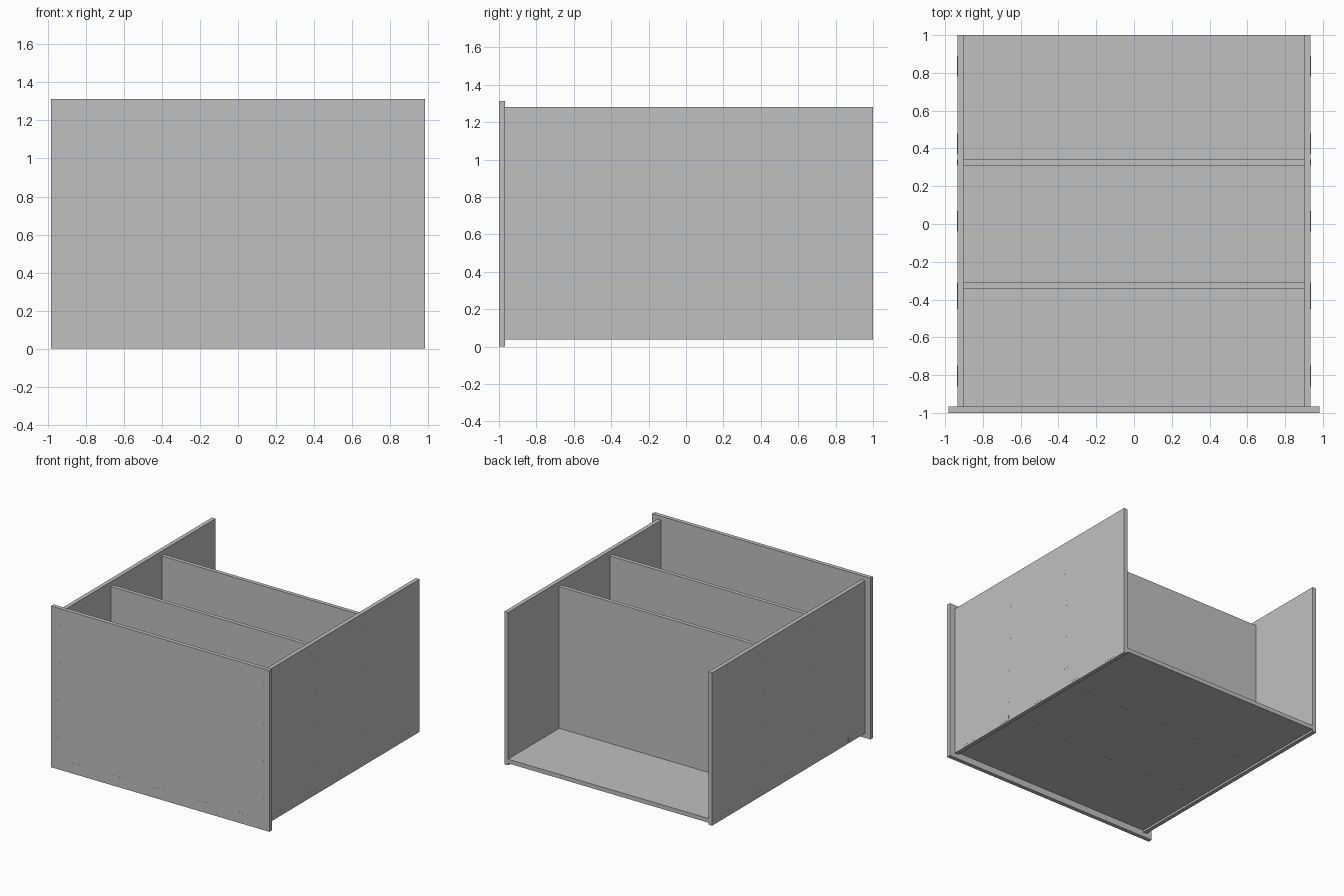
import bpy
import bmesh
from mathutils import Matrix, Vector

cube = bpy.data.objects.get("Cube")
if cube:
    bpy.data.objects.remove(cube, do_unlink=True)

grey = bpy.data.materials.new("silver_grey")
grey.use_nodes = True
grey.diffuse_color = (0.53, 0.53, 0.53, 1)
grey.node_tree.nodes["Principled BSDF"].inputs["Base Color"].default_value = grey.diffuse_color


def panel(name, boxes):
    """One flat-shaded board made of boxes, each given by (low, high) corners."""
    bm = bmesh.new()
    for low, high in boxes:
        low, high = Vector(low), Vector(high)
        size = Matrix.Diagonal((*(high - low), 1))
        bmesh.ops.create_cube(bm, size=1, matrix=Matrix.Translation((low + high) / 2) @ size)
    mesh = bpy.data.meshes.new(name)
    bm.to_mesh(mesh)
    bm.free()
    mesh.materials.append(grey)
    obj = bpy.data.objects.new(name, mesh)
    bpy.context.collection.objects.link(obj)
    return obj


IN, OUT = 0.902, 0.935              # inner and outer faces of the side boards
FRONT, BACK = -0.967, 1.0           # rear face of the front board, open back
FLOOR_LOW, FLOOR_TOP = 0.053, 0.087
SIDE_LOW, SIDE_TOP = 0.037, 1.28
DIVIDER_TOP = 1.24
HALF = 0.055                        # half length of a joint tab
PROUD = 0.0008                      # tabs show as a hairline on the outer faces
tab_x = [0.37 * i for i in range(-2, 3)]

# Front board, overhanging the carcass all round
panel("front_board", [((-0.983, -1, 0), (0.983, FRONT, 1.312))])

# Side boards with tabs into the front board
for name, s in (("left_side", 1), ("right_side", -1)):
    x0, x1 = sorted((s * IN, s * OUT))
    boxes = [((x0, FRONT, SIDE_LOW), (x1, BACK, SIDE_TOP))]
    for i in range(4):
        z = 0.205 + 0.305 * i
        boxes.append(((x0, -1 - PROUD, z - HALF), (x1, FRONT, z + HALF)))
    panel(name, boxes)

# Floor board with tabs through the front and both sides
boxes = [((-IN, FRONT, FLOOR_LOW), (IN, BACK, FLOOR_TOP))]
for x in tab_x:
    boxes.append(((x - HALF, -1 - PROUD, FLOOR_LOW), (x + HALF, FRONT, FLOOR_TOP)))
for i in range(5):
    y = 0.015 + 0.41 * (i - 2)
    for s in (1, -1):
        x0, x1 = sorted((s * IN, s * (OUT + PROUD)))
        boxes.append(((x0, y - HALF, FLOOR_LOW), (x1, y + HALF, FLOOR_TOP)))
panel("floor_board", boxes)

# Two cross dividers with tabs through the sides and the floor
for name, s in (("front_divider", -1), ("back_divider", 1)):
    y0, y1 = sorted((s * 0.31, s * 0.342))
    boxes = [((-IN, y0, FLOOR_TOP), (IN, y1, DIVIDER_TOP))]
    for x in tab_x:
        boxes.append(((x - HALF, y0, FLOOR_LOW - PROUD), (x + HALF, y1, FLOOR_TOP)))
    for i in range(4):
        z = 0.25 + 0.272 * i
        for side in (1, -1):
            x0, x1 = sorted((side * IN, side * (OUT + PROUD)))
            boxes.append(((x0, y0, z - HALF), (x1, y1, z + HALF)))
    panel(name, boxes)
